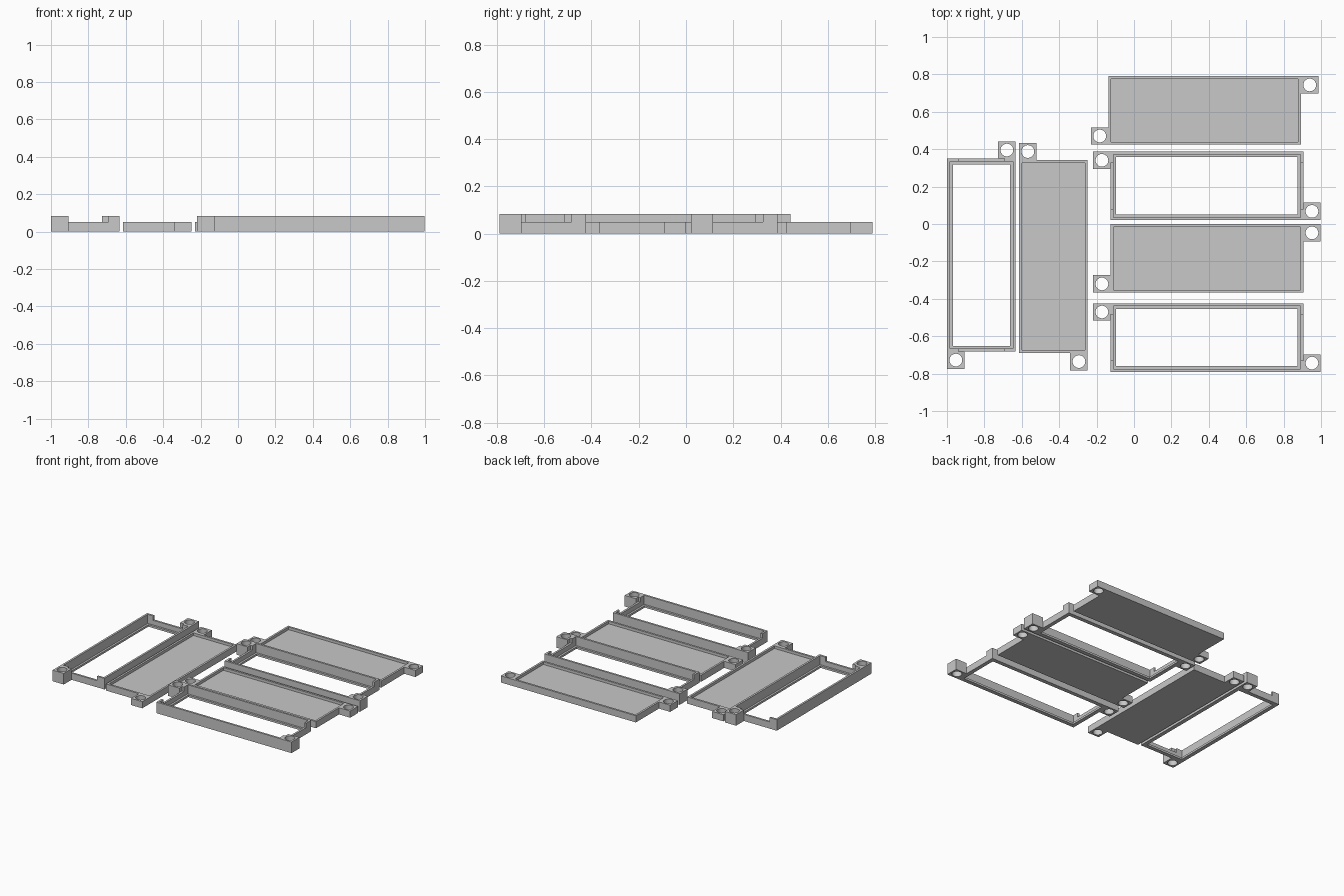
import bpy
import bmesh
from math import radians
from mathutils import Matrix, Vector

if "Cube" in bpy.data.objects:
    bpy.data.objects.remove(bpy.data.objects["Cube"])

LENGTH, WIDTH, TAB = 1.03, 0.366, 0.093
FRAME_H, TRAY_H = 0.083, 0.05
WALL, LEDGE = 0.015, 0.015
HOLE_R = 0.034

grey = bpy.data.materials.new("plain_grey")
grey.use_nodes = True
colour = (0.58, 0.58, 0.58, 1)
grey.diffuse_color = colour
grey.node_tree.nodes["Principled BSDF"].inputs["Base Color"].default_value = colour


def add_object(name, bm):
    bmesh.ops.recalc_face_normals(bm, faces=bm.faces)
    mesh = bpy.data.meshes.new(name)
    bm.to_mesh(mesh)
    bm.free()
    mesh.materials.append(grey)
    ob = bpy.data.objects.new(name, mesh)
    bpy.context.collection.objects.link(ob)
    return ob


def box_cutter(size_x, size_y, low, high):
    bm = bmesh.new()
    bmesh.ops.create_cube(bm, size=1, matrix=Matrix.Translation((0, 0, (low + high) / 2))
                          @ Matrix.Diagonal((size_x, size_y, high - low, 1)))
    return add_object("cutter", bm)


def hole_cutter(x, y):
    bm = bmesh.new()
    bmesh.ops.create_cone(bm, cap_ends=True, segments=32, radius1=HOLE_R, radius2=HOLE_R,
                          depth=1, matrix=Matrix.Translation((x, y, 0)))
    return add_object("cutter", bm)


def tabbed_block(name, height, side):
    """Rectangle with a square tab at two opposite corners, extruded upward."""
    a, b = LENGTH / 2, WIDTH / 2
    half = [(-a, -b), (a + TAB, -b), (a + TAB, TAB - b), (a, TAB - b)]
    outline = half + [(-x, -y) for x, y in half]
    bm = bmesh.new()
    face = bm.faces.new([bm.verts.new((x, y * side, 0)) for x, y in outline])
    top = bmesh.ops.extrude_face_region(bm, geom=[face])["geom"]
    bmesh.ops.translate(bm, vec=Vector((0, 0, height)),
                        verts=[v for v in top if isinstance(v, bmesh.types.BMVert)])
    return add_object(name, bm)


def carve(ob, cutters):
    for cutter in cutters:
        cutter.hide_render = True
        mod = ob.modifiers.new("cut", "BOOLEAN")
        mod.operation, mod.solver, mod.object = "DIFFERENCE", "EXACT", cutter
    graph = bpy.context.evaluated_depsgraph_get()
    mesh = bpy.data.meshes.new_from_object(ob.evaluated_get(graph))
    ob.modifiers.clear()
    ob.data = mesh
    for cutter in cutters:
        bpy.data.objects.remove(cutter)


def tab_holes(side):
    x, y = (LENGTH + TAB) / 2, (TAB - WIDTH) / 2 * side
    return [hole_cutter(x, y), hole_cutter(-x, -y)]


def pocket(inset, low):
    return box_cutter(LENGTH - 2 * inset, WIDTH - 2 * inset, low, 1)


def make_frame(name):
    # Open surround: thin wall, inner ledge, and a notch in each short end
    ob = tabbed_block(name, FRAME_H, 1)
    carve(ob, [pocket(WALL, LEDGE), pocket(WALL + LEDGE, -1),
               box_cutter(LENGTH + 0.001, 0.245, TRAY_H, 1)] + tab_holes(1))
    return ob


def make_tray(name):
    # Closed panel with a shallow recess inside a thin lip
    ob = tabbed_block(name, TRAY_H, -1)
    carve(ob, [pocket(WALL, 0.03)] + tab_holes(-1))
    return ob


# Name, builder, centre x, centre y, turn
layout = [
    ("back_tray", make_tray, 0.378, 0.607, 0),
    ("back_frame", make_frame, 0.39, 0.204, 0),
    ("middle_tray", make_tray, 0.39, -0.184, 0),
    ("front_frame", make_frame, 0.39, -0.607, 0),
    ("side_frame", make_frame, -0.816, -0.166, 90),
    ("side_tray", make_tray, -0.431, -0.174, 90),
]
for name, build, x, y, turn in layout:
    part = build(name)
    part.location = (x, y, 0)
    part.rotation_euler.z = radians(turn)
    bpy.ops.object.select_all(action="DESELECT")
    part.select_set(True)
    bpy.context.view_layer.objects.active = part
    bpy.ops.object.shade_smooth_by_angle(angle=radians(30))
